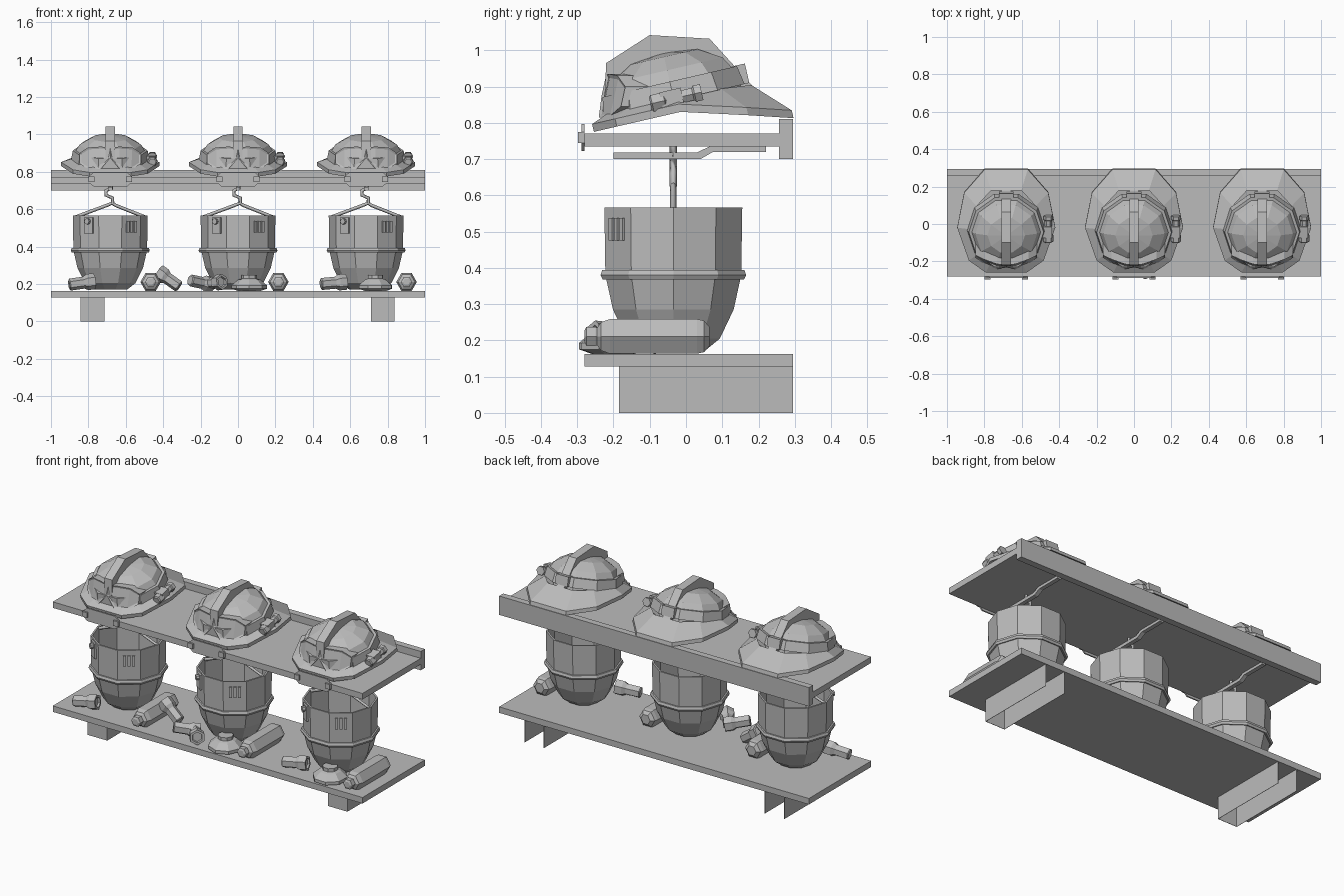
import bpy, bmesh, math
from mathutils import Matrix, Vector

if "Cube" in bpy.data.objects:
    bpy.data.objects.remove(bpy.data.objects["Cube"], do_unlink=True)

GREY = bpy.data.materials.new("plain_grey")
GREY.use_nodes = True
GREY.diffuse_color = (0.5, 0.5, 0.5, 1)
GREY.node_tree.nodes["Principled BSDF"].inputs["Base Color"].default_value = (0.5, 0.5, 0.5, 1)


def finish(name, bm, mat=Matrix(), closed=True):
    if closed:
        bmesh.ops.recalc_face_normals(bm, faces=bm.faces)
    me = bpy.data.meshes.new(name)
    bm.to_mesh(me)
    bm.free()
    me.transform(mat)
    me.materials.append(GREY)
    ob = bpy.data.objects.new(name, me)
    bpy.context.scene.collection.objects.link(ob)
    return ob


def box(name, lo, hi, mat=Matrix()):
    bm = bmesh.new()
    lo, hi = Vector(lo), Vector(hi)
    bmesh.ops.create_cube(bm, size=1)
    for v in bm.verts:
        v.co = [(lo[i] + hi[i]) / 2 + v.co[i] * (hi[i] - lo[i]) for i in range(3)]
    return finish(name, bm, mat)


def lathe(name, profile, n, mat=Matrix(), turn=0.0, caps=True, loop=False):
    """Turn (radius, height) pairs around local z with n flat sides."""
    bm = bmesh.new()
    rings = [[bm.verts.new((r * math.cos(turn + math.tau * i / n),
                            r * math.sin(turn + math.tau * i / n), z)) for i in range(n)]
             for r, z in profile]
    pairs = list(zip(rings, rings[1:])) + ([(rings[-1], rings[0])] if loop else [])
    for a, b in pairs:
        for i in range(n):
            j = (i + 1) % n
            bm.faces.new((a[i], a[j], b[j], b[i]))
    if caps and not loop:
        bm.faces.new(rings[0][::-1])
        bm.faces.new(rings[-1])
    return finish(name, bm, mat)


def prism(name, points, half, axis, mat=Matrix()):
    """Extrude an outline along x (points are y, z) or along y (points are x, z)."""
    bm = bmesh.new()
    place = (lambda p, d: (d, p[0], p[1])) if axis == "x" else (lambda p, d: (p[0], d, p[1]))
    a, b = ([bm.verts.new(place(p, d)) for p in points] for d in (-half, half))
    bm.faces.new(a)
    bm.faces.new(b[::-1])
    for i in range(len(a)):
        j = (i + 1) % len(a)
        bm.faces.new((a[i], a[j], b[j], b[i]))
    return finish(name, bm, mat)


def bar(name, points, radius, mat=Matrix()):
    """Square bar swept along a path."""
    cu = bpy.data.curves.new(name, "CURVE")
    cu.dimensions = "3D"
    cu.bevel_depth, cu.bevel_resolution, cu.use_fill_caps = radius, 0, True
    sp = cu.splines.new("POLY")
    sp.points.add(len(points) - 1)
    for p, co in zip(sp.points, points):
        p.co = (*co, 1)
    tmp = bpy.data.objects.new(name + "_path", cu)
    bpy.context.scene.collection.objects.link(tmp)
    bpy.context.view_layer.update()
    me = bpy.data.meshes.new_from_object(tmp.evaluated_get(bpy.context.evaluated_depsgraph_get()))
    bm = bmesh.new()
    bm.from_mesh(me)
    bpy.data.objects.remove(tmp)
    return finish(name, bm, mat)


def at(x, y, z, rx=0, ry=0, rz=0):
    r = Matrix.Rotation
    return (Matrix.Translation((x, y, z)) @ r(math.radians(rz), 4, "Z")
            @ r(math.radians(ry), 4, "Y") @ r(math.radians(rx), 4, "X"))


# Shelves and back lip
box("lower_shelf", (-1, -0.28, 0.128), (1, 0.295, 0.163))
box("upper_shelf", (-1, -0.28, 0.735), (1, 0.257, 0.77))
box("back_lip", (-1, 0.257, 0.70), (1, 0.295, 0.81))

# Feet: open channels made of two sides and a front
for side, x in (("right", -0.778), ("left", 0.773)):
    box(side + "_foot_front", (x - 0.062, -0.185, 0), (x + 0.062, -0.183, 0.128))
    for s in (-1, 1):
        e = x + s * 0.062
        box(side + "_foot_side", (e - 0.001, -0.185, 0), (e + 0.001, 0.295, 0.128))


def brim(m):
    """Wide brim that dips towards the back."""
    half = [(0.11, -0.235), (0.2, -0.17), (0.262, 0.01), (0.225, 0.19), (0.115, 0.31)]
    outline = half + [(-x, y) for x, y in reversed(half)]
    bm = bmesh.new()
    rows = []
    for scale, lift in ((0.7, 0.05), (1, 0.022), (1, 0), (0.7, 0.012)):
        row = []
        for x, y in outline:
            dip = -0.3 * max(0, y - 0.02)
            row.append(bm.verts.new((x * scale, y * scale, lift + dip * (1 if scale == 1 else 0.25))))
        rows.append(row)
    for k in range(3):
        for i in range(10):
            j = (i + 1) % 10
            bm.faces.new((rows[k][i], rows[k][j], rows[k + 1][j], rows[k + 1][i]))
    bm.faces.new(rows[3])
    finish("helmet_brim", bm, m)


def goggles(m):
    """Curved mask with two recessed lenses and a nose notch."""
    half = [(0, 0.875, 0.93), (0.05, 0.815, 0.935), (0.12, 0.815, 0.93), (0.165, 0.845, 0.9)]
    cols = [(-x, b, t) for x, b, t in half[:0:-1]] + half
    bm = bmesh.new()
    grid = []
    for x, b, t in cols:
        grid.append([bm.verts.new((x, -0.245 + 2.2 * x * x + (z - 0.82) * 0.22 + d, z))
                     for z, d in ((b, 0), (t, 0), (t, 0.08), (b, 0.08))])
    front = []
    for a, c in zip(grid, grid[1:]):
        for i in range(4):
            j = (i + 1) % 4
            f = bm.faces.new((a[i], c[i], c[j], a[j]))
            if i == 0:
                front.append(f)
    bm.faces.new(grid[0])
    bm.faces.new(grid[-1][::-1])
    bmesh.ops.recalc_face_normals(bm, faces=bm.faces)
    for lens in (front[:3], front[3:]):
        bmesh.ops.inset_region(bm, faces=lens, thickness=0.01, depth=-0.006)
    finish("goggles", bm, m)


def helmet(x):
    m, tilt = at(x, 0, 0), at(x, -0.025, 0.828, rx=13)
    brim(tilt)
    lathe("helmet_dome", [(0.2, 0.01), (0.198, 0.065), (0.165, 0.12), (0.1, 0.158), (0.005, 0.17)],
          10, tilt)
    lathe("goggle_strap", [(0.195, 0.035), (0.21, 0.035), (0.2, 0.088), (0.18, 0.088)],
          10, tilt, loop=True)
    prism("helmet_crest", [(-0.225, 0.87), (-0.22, 0.965), (-0.1, 1.042), (0.065, 1.032),
                           (0.185, 0.9), (0.165, 0.885), (0.05, 0.97), (-0.1, 0.97)], 0.025, "x", m)
    box("strap_buckle", (-0.04, 0.175, 0.035), (0.04, 0.213, 0.09), tilt)
    goggles(m)
    # Side lamp and its clip
    lathe("helmet_lamp", [(0.02, -0.07), (0.027, -0.065), (0.027, -0.03), (0.02, -0.025),
                          (0.02, 0.05), (0.026, 0.055), (0.026, 0.075)], 6,
          at(x + 0.225, -0.03, 0.868, rx=-77))
    box("lamp_clip", (0.18, -0.035, 0.02), (0.245, 0.025, 0.065), tilt)


def bucket(x):
    m = at(x, -0.035, 0)
    lathe("bucket", [(0.09, 0.17), (0.135, 0.205), (0.175, 0.285), (0.197, 0.38), (0.2, 0.567),
                     (0.19, 0.567), (0.187, 0.38), (0.165, 0.29), (0.125, 0.215), (0.08, 0.185)], 10, m)
    lathe("bucket_band", [(0.19, 0.372), (0.205, 0.368), (0.211, 0.38), (0.206, 0.394), (0.19, 0.394)],
          10, m, loop=True)
    # Fittings on the two faces beside the front one
    for s in (-1, 1):
        face = m @ at(0, 0, 0, rz=s * 36)
        if s < 0:
            box("latch_plate", (-0.028, -0.2, 0.47), (0.028, -0.186, 0.557), face)
            lathe("latch_knob", [(0.016, 0), (0.016, 0.02)], 8, face @ at(0, -0.195, 0.535, rx=90))
        else:
            for k in (-1, 0, 1):
                box("vent_slot", (k * 0.024 - 0.008, -0.197, 0.475), (k * 0.024 + 0.008, -0.186, 0.537), face)
    # Bail, hook and hanging rail
    bar("bucket_bail", [(-0.192, 0, 0.556), (-0.02, 0, 0.62), (0.01, 0, 0.632),
                        (0.03, 0, 0.62), (0.192, 0, 0.556)], 0.009, m)
    bar("hook", [(0.005, 0, 0.735), (0.005, 0, 0.712), (-0.022, 0, 0.7), (-0.022, 0, 0.675),
                 (0.012, 0, 0.66), (0.012, 0, 0.625)], 0.01, m)
    prism("hanging_rail", [(-0.2, 0.7), (0.04, 0.7), (0.075, 0.72), (0.22, 0.72), (0.22, 0.735),
                           (0.065, 0.735), (0.03, 0.718), (-0.2, 0.718)], 0.012, "x", at(x, 0, 0))


def front_plate(x):
    prism("front_plate", [(-0.115, 0.745), (-0.09, 0.722), (0.09, 0.722), (0.115, 0.745),
                          (0.115, 0.775), (0.09, 0.797), (-0.09, 0.797), (-0.115, 0.775)],
          0.004, "y", at(x, -0.284, 0))
    for s in (-1, 1):
        box("plate_bolt", (x + s * 0.1 - 0.016, -0.298, 0.745), (x + s * 0.1 + 0.016, -0.282, 0.775))


def canister(x):
    lathe("canister", [(0.03, -0.075), (0.05, -0.06), (0.055, -0.04), (0.055, 0.2),
                       (0.045, 0.225), (0.028, 0.235)], 6, at(x, -0.01, 0.211, rx=90))
    lathe("canister_cap", [(0.026, 0.23), (0.03, 0.24), (0.03, 0.265), (0.018, 0.27)], 6,
          at(x, -0.01, 0.211, rx=90))


def torch(m):
    lathe("torch", [(0.026, -0.07), (0.032, -0.065), (0.032, 0.01), (0.043, 0.03),
                    (0.043, 0.07), (0.03, 0.07), (0.026, 0.06)], 6, m)


def lantern(x, turn):
    lathe("lantern", [(0.06, 0), (0.095, 0.012), (0.095, 0.03), (0.06, 0.06),
                      (0.042, 0.066), (0.042, 0.085)], 8, at(x, -0.2, 0.163, rz=turn))


for cx in (-0.683, 0.0, 0.685):
    helmet(cx)
    bucket(cx)
    front_plate(cx)
    canister(cx + 0.216)

# Loose lights on the lower shelf
torch(at(-0.835, -0.21, 0.206, ry=82, rz=10))
torch(at(-0.37, -0.08, 0.225, ry=-55, rz=-10))
torch(at(-0.2, -0.19, 0.208, ry=100, rz=35))
torch(at(-0.13, -0.2, 0.206, ry=85, rz=-50))
torch(at(0.51, -0.2, 0.206, ry=85, rz=15))
lantern(0.06, 0)
lantern(0.735, 20)
